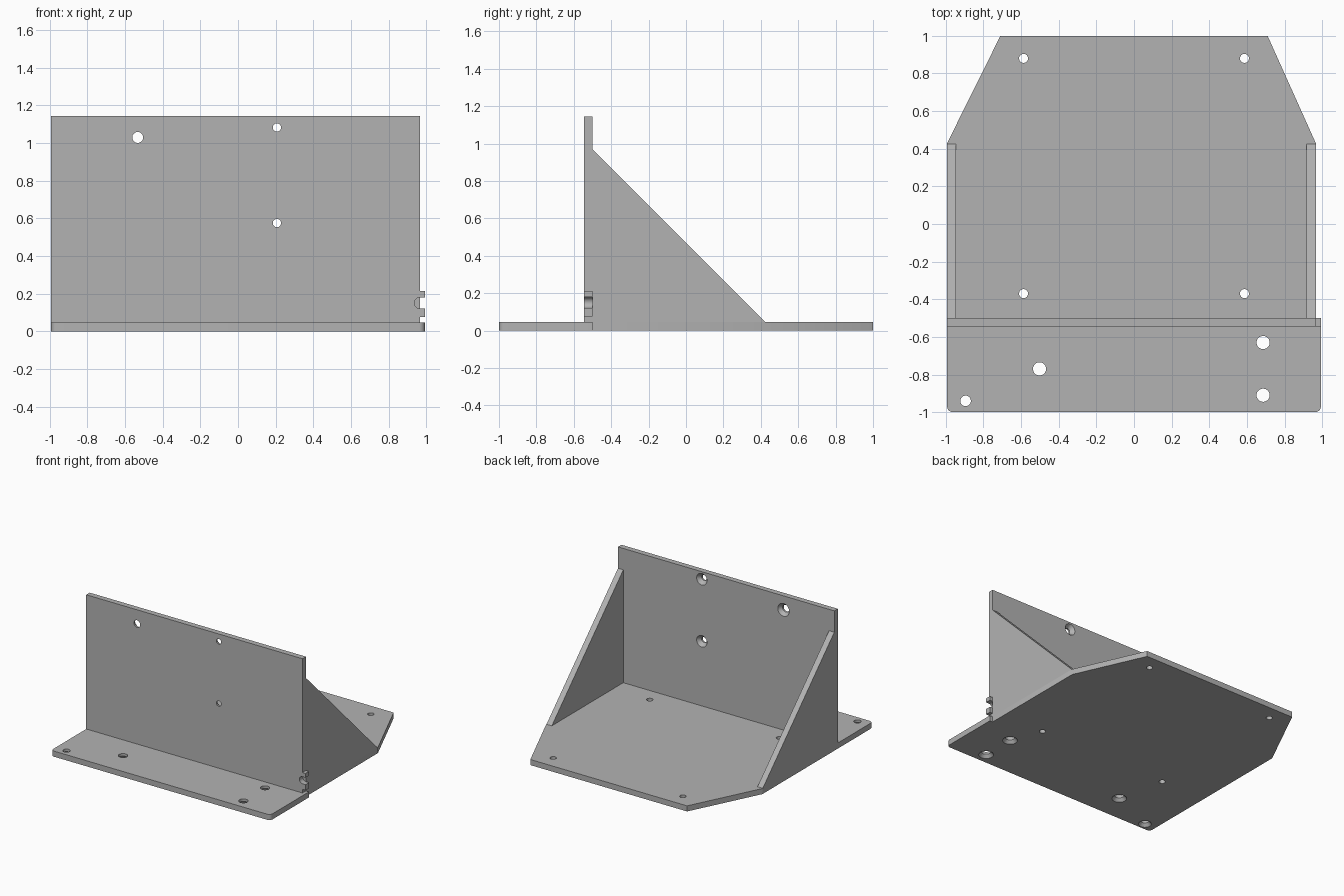
import bpy, bmesh, math
from mathutils import Matrix

if "Cube" in bpy.data.objects:
    bpy.data.objects.remove(bpy.data.objects["Cube"], do_unlink=True)

grey = bpy.data.materials.new("plain grey")
grey.use_nodes = True
COLOUR = (0.45, 0.45, 0.45, 1)
grey.diffuse_color = COLOUR
grey.node_tree.nodes["Principled BSDF"].inputs["Base Color"].default_value = COLOUR

# Turns (a, b, depth) into world axes for each drawing plane
PLANES = {
    "XY": Matrix(((1, 0, 0), (0, 1, 0), (0, 0, 1))),
    "XZ": Matrix(((1, 0, 0), (0, 0, 1), (0, 1, 0))),
    "YZ": Matrix(((0, 0, 1), (1, 0, 0), (0, 1, 0))),
}


def make_object(name, bm):
    bmesh.ops.recalc_face_normals(bm, faces=bm.faces)
    mesh = bpy.data.meshes.new(name)
    bm.to_mesh(mesh)
    bm.free()
    mesh.materials.append(grey)
    obj = bpy.data.objects.new(name, mesh)
    bpy.context.collection.objects.link(obj)
    return obj


def prism(name, outline, plane, start, end):
    """Extrude a flat outline between two depths."""
    bm = bmesh.new()
    rings = [[bm.verts.new(PLANES[plane] @ Matrix.Translation((a, b, d)).translation)
              for a, b in outline] for d in (start, end)]
    bm.faces.new(rings[0])
    bm.faces.new(rings[1])
    n = len(outline)
    for i in range(n):
        j = (i + 1) % n
        bm.faces.new((rings[0][i], rings[0][j], rings[1][j], rings[1][i]))
    return make_object(name, bm)


def hole_cutter(plane, centre, profile, sides=32):
    """Turned cutter: profile is a list of (radius, depth)."""
    bm = bmesh.new()
    rings = []
    for r, d in profile:
        ring = []
        for k in range(sides):
            t = 2 * math.pi * k / sides
            p = (centre[0] + r * math.cos(t), centre[1] + r * math.sin(t), d)
            ring.append(bm.verts.new(PLANES[plane] @ Matrix.Translation(p).translation))
        rings.append(ring)
    for lo, hi in zip(rings, rings[1:]):
        for k in range(sides):
            j = (k + 1) % sides
            bm.faces.new((lo[k], lo[j], hi[j], hi[k]))
    bm.faces.new(rings[0])
    bm.faces.new(rings[-1])
    return make_object("hole_cutter", bm)


def cut(target, cutters):
    for c in cutters:
        c.hide_render = True
        mod = target.modifiers.new("cut", "BOOLEAN")
        mod.operation, mod.solver, mod.object = "DIFFERENCE", "EXACT", c
        bpy.context.view_layer.objects.active = target
        bpy.ops.object.modifier_apply(modifier=mod.name)
        bpy.data.objects.remove(c, do_unlink=True)


def smooth(obj):
    bpy.ops.object.select_all(action="DESELECT")
    obj.select_set(True)
    bpy.context.view_layer.objects.active = obj
    bpy.ops.object.shade_smooth_by_angle(angle=math.radians(25))


def arc(cx, cy, r, a0, a1, n=6):
    return [(cx + r * math.cos(math.radians(a0 + (a1 - a0) * i / n)),
             cy + r * math.sin(math.radians(a0 + (a1 - a0) * i / n))) for i in range(n + 1)]


T = 0.046                       # sheet thickness
EDGE, SIDE = 0.993, 0.966       # outer edge, and stepped-in +x side
WALL_FRONT, WALL_BACK = -0.545, -0.5
TOP = 1.145

# Base plate: rounded front corners, chamfered rear corners
base_outline = (arc(-EDGE + 0.03, -0.97, 0.03, 180, 270)
                + arc(EDGE - 0.03, -0.97, 0.03, 270, 360)
                + [(EDGE, WALL_BACK), (SIDE, WALL_BACK), (SIDE, 0.43),
                   (0.71, 1), (-0.71, 1), (-EDGE, 0.43)])
base = prism("base_plate", base_outline, "XY", 0, T)

# Four plain mounting holes, and four countersunk from below
cutters = [hole_cutter("XY", (x, y), [(0.024, -0.1), (0.024, 0.1)])
           for x in (-0.587, 0.587) for y in (-0.37, 0.88)]
for x, y, r in ((0.686, -0.63, 0.035), (0.686, -0.91, 0.035),
                (-0.502, -0.77, 0.035), (-0.895, -0.94, 0.028)):
    R = r + 0.021
    cutters.append(hole_cutter("XY", (x, y), [(R + 0.01, -0.01), (R, 0), (r, 0.025), (r, 0.1)]))
cut(base, cutters)
smooth(base)

# Upright wall with a small tab on its +x end
wall = prism("upright_wall", [(-EDGE, T), (SIDE, T), (SIDE, 0.075), (EDGE, 0.075),
                              (EDGE, 0.213), (SIDE, 0.213), (SIDE, TOP), (-EDGE, TOP)],
             "XZ", WALL_FRONT, WALL_BACK)

# Wall holes countersunk from behind, and the open slot through the tab
cutters = [hole_cutter("XZ", (x, z), [(r, -0.6), (r, -0.53), (R, WALL_BACK), (R + 0.01, -0.49)])
           for x, z, r, R in ((-0.533, 1.03, 0.029, 0.052), (0.207, 1.083, 0.022, 0.047),
                              (0.207, 0.575, 0.022, 0.047))]
slot = arc(SIDE, 0.15, 0.029, 90, 270, 16) + [(1.1, 0.121), (1.1, 0.179)]
cutters.append(prism("slot_cutter", slot, "XZ", -0.6, -0.4))
cut(wall, cutters)
smooth(wall)

# Triangular side braces
for name, x in (("right_brace", -EDGE), ("left_brace", SIDE - 0.048)):
    prism(name, [(WALL_BACK, T), (0.425, T), (WALL_BACK, 0.97)], "YZ", x, x + 0.048)
